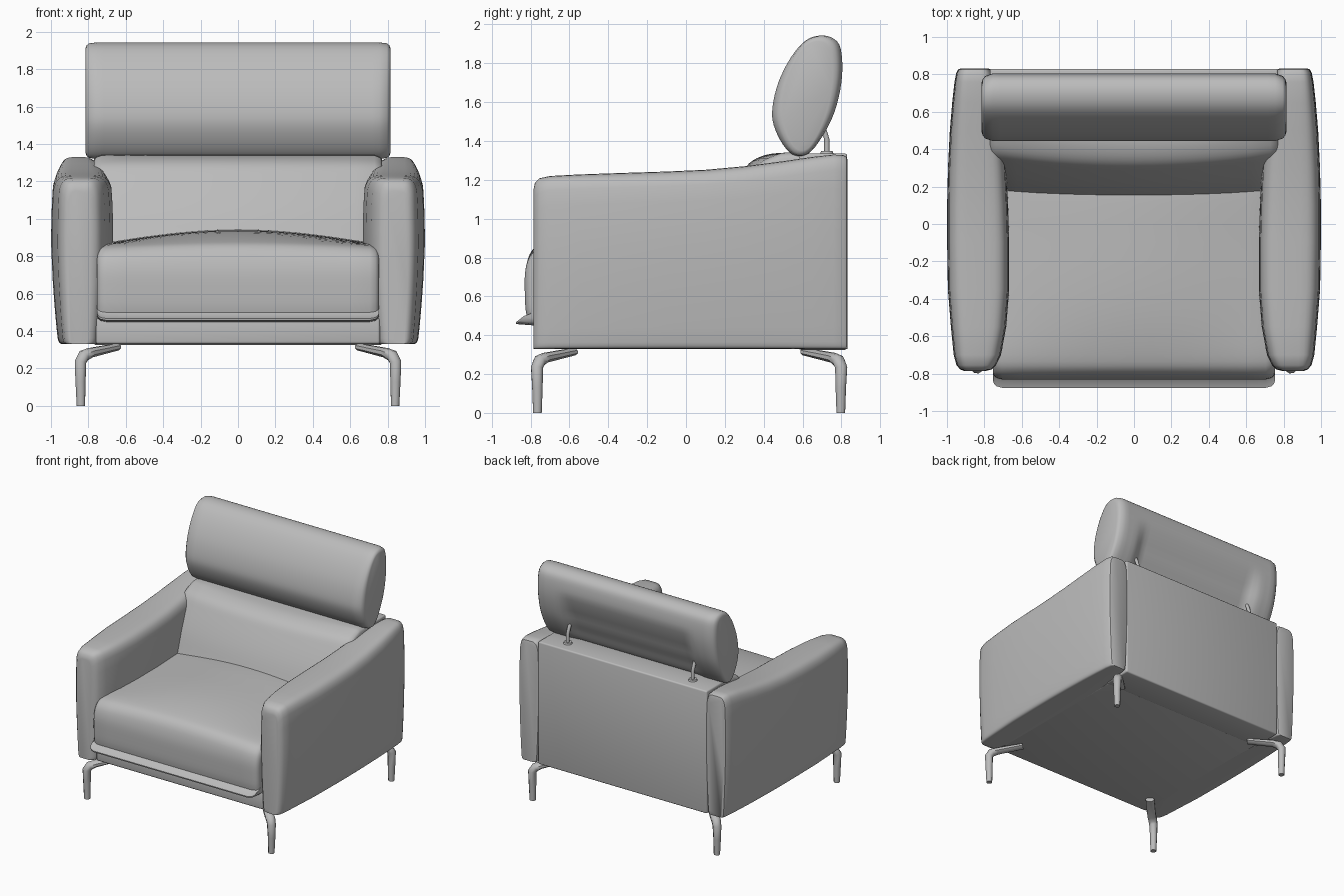
import bpy, bmesh, math
from mathutils import Vector

if "Cube" in bpy.data.objects:
    bpy.data.objects.remove(bpy.data.objects["Cube"])


def material(name, c):
    m = bpy.data.materials.new(name)
    m.diffuse_color = (*c, 1)
    m.use_nodes = True
    m.node_tree.nodes["Principled BSDF"].inputs["Base Color"].default_value = m.diffuse_color
    return m


GREY = material("soft grey", (0.5, 0.5, 0.5))


def finish(name, bm, angle=40):
    bmesh.ops.recalc_face_normals(bm, faces=bm.faces)
    me = bpy.data.meshes.new(name)
    bm.to_mesh(me)
    bm.free()
    me.materials.append(GREY)
    ob = bpy.data.objects.new(name, me)
    bpy.context.collection.objects.link(ob)
    bpy.ops.object.select_all(action='DESELECT')
    ob.select_set(True)
    bpy.context.view_layer.objects.active = ob
    bpy.ops.object.shade_smooth_by_angle(angle=math.radians(angle))
    return ob


def loft(name, rings, angle=40):
    """Skin closed rings of equal length and cap both ends."""
    bm = bmesh.new()
    vs = [[bm.verts.new(p) for p in r] for r in rings]
    n = len(vs[0])
    for a, b in zip(vs, vs[1:]):
        for i in range(n):
            bm.faces.new((a[i], a[(i + 1) % n], b[(i + 1) % n], b[i]))
    bm.faces.new(vs[0])
    bm.faces.new(vs[-1])
    return finish(name, bm, angle)


def box(name, x, y, z, bevel):
    bm = bmesh.new()
    bmesh.ops.create_cube(bm, size=1)
    for v in bm.verts:
        v.co = [r[0] + (c + 0.5) * (r[1] - r[0]) for c, r in zip(v.co, (x, y, z))]
    bmesh.ops.bevel(bm, geom=bm.edges[:], offset=bevel, segments=3, profile=0.5, affect='EDGES')
    return finish(name, bm)


def smooth_loop(pts, steps=4):
    """Closed Catmull-Rom curve through 2D points."""
    out, n = [], len(pts)
    for i in range(n):
        a, b, c, d = (Vector(pts[(i + k) % n]) for k in (-1, 0, 1, 2))
        for s in range(steps):
            t = s / steps
            out.append(0.5 * (2 * b + (c - a) * t + (2 * a - 5 * b + 4 * c - d) * t * t
                              + (3 * b - a - 3 * c + d) * t ** 3))
    return out


def inset(pts, dy, dz):
    ys, zs = [p[0] for p in pts], [p[1] for p in pts]
    cy, cz = (min(ys) + max(ys)) / 2, (min(zs) + max(zs)) / 2
    hy, hz = max(ys) - cy, max(zs) - cz
    return [(cy + (y - cy) * (1 - dy / hy), cz + (z - cz) * (1 - dz / hz)) for y, z in pts]


def cushion(name, profile, half, ends, inner=14, tweak=None):
    """Sweep a (y, z) profile across x; ends = (distance from end, y inset, z inset)."""
    lim = half - ends[-1][0]
    st = [(-half + d, a, b) for d, a, b in ends[:-1]]
    st += [(-lim + 2 * lim * i / inner, ends[-1][1], ends[-1][2]) for i in range(inner + 1)]
    st += [(half - d, a, b) for d, a, b in reversed(ends[:-1])]
    rings = []
    for x, a, b in st:
        pts = inset(smooth_loop(profile(x)), a, b)
        rings.append([(x, *(tweak(x, y, z) if tweak else (y, z))) for y, z in pts])
    return loft(name, rings)


# Arms: rounded sections lofted from front to back (y, inner x, outer x, top z)
ARM = [(-.785, .79, .91, 1.15), (-.778, .76, .93, 1.185), (-.755, .737, .95, 1.208), (-.70, .71, .965, 1.22),
       (-.55, .682, .98, 1.228), (-.35, .666, .996, 1.235), (-.1, .666, 1.0, 1.243), (.1, .672, 1.0, 1.252),
       (.3, .682, .995, 1.27), (.5, .70, .985, 1.296), (.65, .725, .972, 1.318), (.76, .745, .96, 1.33),
       (.81, .755, .95, 1.328), (.827, .765, .94, 1.318), (.832, .78, .925, 1.30)]


def arm_ring(side, y, xi, xo, zt, n=40):
    ring, zb = [], .33
    cx, hx, cz, hz = (xi + xo) / 2, (xo - xi) / 2, (zb + zt) / 2, (zt - zb) / 2
    for i in range(n):
        a = 2 * math.pi * (i + .5) / n
        c, s = math.cos(a), math.sin(a)
        e, f = (.42, .28) if s > 0 else (.12, .12)
        u = math.copysign(abs(c) ** e, c)
        w = math.copysign(abs(s) ** f, s)
        w = w if abs(s) > .5 else w * (abs(s) / .5) ** .6
        z = cz + hz * w
        narrow = 1 - .22 * max(0, (.9 - z) / .57) ** 1.5
        ring.append((side * (cx + hx * u * narrow), y, z))
    return ring


for side, label in ((-1, "left"), (1, "right")):
    loft(label + "_arm", [arm_ring(side, *s) for s in ARM])

# Frame: base under the seat and upright back panel
box("base_frame", (-.76, .76), (-.765, .80), (.33, .47), .015)
box("back_panel", (-.77, .77), (.58, .83), (.325, 1.335), .012)


# Seat cushion with crowned top
def seat_profile(x):
    c = max(0, math.cos(math.pi / 2 * x / .76))
    return [(-.78, .45), (-.82, .50), (-.83, .62), (-.826, .74), (-.79, .82 + .02 * c), (-.70, .855 + .03 * c),
            (-.45, .86 + .065 * c), (-.1, .86 + .08 * c), (.3, .86 + .07 * c), (.5, .8), (.5, .5), (.44, .45)]


cushion("seat_cushion", seat_profile, .755,
        [(0, .04, .035), (.006, .022, .018), (.02, .008, .006), (.05, 0, 0)])


# Leaning back cushion, slightly hollow at the sides
def back_profile(x):
    k = .05 * (x / .7) ** 2
    return [(.11 + k, .80), (.15 + k, .93), (.20 + k, 1.06), (.27 + k, 1.2), (.325 + k, 1.285), (.41 + k, 1.328),
            (.52, 1.34), (.62, 1.335), (.67, 1.28), (.67, .85), (.6, .78), (.2, .78)]


cushion("back_cushion", back_profile, .77, [(0, .04, .03), (.01, .02, .012), (.04, 0, 0)])

# Headrest pillow, hollowed on the lower rear between its end flaps
HEAD = [(.56, 1.325), (.50, 1.38), (.452, 1.48), (.445, 1.57), (.475, 1.70), (.54, 1.83), (.62, 1.92),
        (.71, 1.943), (.78, 1.91), (.803, 1.83), (.80, 1.70), (.765, 1.55), (.70, 1.42), (.63, 1.335)]


def clamp(v):
    return max(0, min(1, v))


def hollow(x, y, z):
    w = clamp((.62 - abs(x)) / .08) * clamp((y - .6 - .1 * (z - 1.33)) / .1) * clamp((1.78 - z) / .2)
    return y - .045 * w, z


cushion("headrest", lambda x: HEAD, .815,
        [(0, .05, .03), (.006, .03, .015), (.02, .014, .004), (.06, 0, 0)], 40, hollow)


def tube(name, path, sizes, sides, angle=40):
    """Loft sections along a path; sizes = (width, depth) half extents."""
    rings = []
    pts = [Vector(p) for p in path]
    for i, p in enumerate(pts):
        d = (pts[min(i + 1, len(pts) - 1)] - pts[max(i - 1, 0)]).normalized()
        out = Vector((path[0][0] - path[-1][0], path[0][1] - path[-1][1], 0)).normalized()
        u = d.cross(out.cross(Vector((0, 0, 1)))).normalized()
        v = d.cross(u)
        ring = []
        for k in range(sides):
            a = 2 * math.pi * (k + .5) / sides
            ring.append(p + u * math.cos(a) * sizes[i][0] + v * math.sin(a) * sizes[i][1])
        rings.append(ring)
    return loft(name, rings, angle)


# Bent legs reaching diagonally in under the frame
for sx, xl in ((-1, "left"), (1, "right")):
    for sy, fy, yl in ((-1, .765, "front"), (1, .797, "back")):
        path = [(.84, fy, 0), (.842, fy, .13), (.842, fy + .002, .235), (.825, fy - .012, .268),
                (.79, fy - .04, .284), (.65, fy - .185, .315)]
        size = [(.024, .024), (.029, .029), (.033, .034), (.033, .036), (.027, .036), (.02, .036)]
        tube(f"{yl}_{xl}_leg", [(sx * x, sy * y, z) for x, y, z in path], size, 8, 50)

# Headrest posts with round collars
for sx, xl in ((-1, "left"), (1, "right")):
    x = sx * .57
    tube(xl + "_headrest_post", [(x, .725, 1.32), (x, .725, 1.41), (x, .712, 1.45), (x, .66, 1.55)],
         [(.014, .014)] * 4, 10)
    bm = bmesh.new()
    bmesh.ops.create_cone(bm, cap_ends=True, segments=20, radius1=.035, radius2=.03, depth=.015)
    bmesh.ops.translate(bm, verts=bm.verts[:], vec=(x, .725, 1.34))
    finish(xl + "_post_collar", bm)
